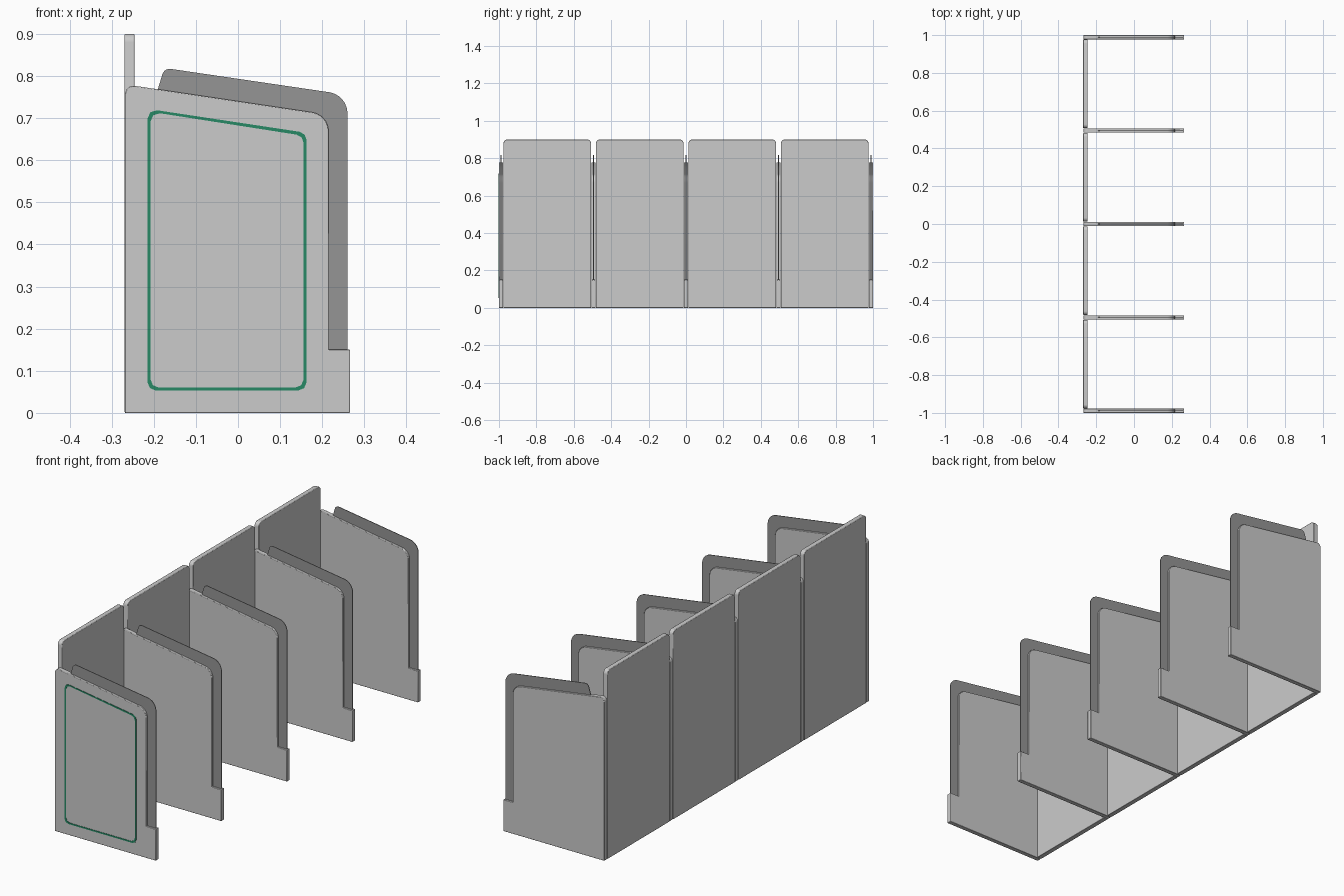
import bpy, bmesh, math
from mathutils import Vector

if "Cube" in bpy.data.objects:
    bpy.data.objects.remove(bpy.data.objects["Cube"])

COUNT, PITCH, THICK = 5, 0.4945, 0.022


def rounded(points, steps=5):
    """Turn (u, v, radius) corners into an outline with rounded corners."""
    out = []
    n = len(points)
    for i, (u, v, r) in enumerate(points):
        p = Vector((u, v))
        if r == 0:
            out.append(p)
            continue
        a = (Vector(points[i - 1][:2]) - p).normalized()
        b = (Vector(points[(i + 1) % n][:2]) - p).normalized()
        half = a.angle(b) / 2
        d = r / math.tan(half)
        centre = p + (a + b).normalized() * (r / math.sin(half))
        s, e = p + a * d - centre, p + b * d - centre
        for k in range(steps + 1):
            out.append(centre + s.lerp(e, k / steps).normalized() * r)
    return out


def finish(name, bm, colour=None, bevel=0):
    bmesh.ops.recalc_face_normals(bm, faces=bm.faces)
    mesh = bpy.data.meshes.new(name)
    bm.to_mesh(mesh)
    bm.free()
    ob = bpy.data.objects.new(name, mesh)
    bpy.context.collection.objects.link(ob)
    if colour:
        mat = bpy.data.materials.new(name + "_colour")
        mat.diffuse_color = colour
        mat.use_nodes = True
        mat.node_tree.nodes["Principled BSDF"].inputs["Base Color"].default_value = mat.diffuse_color
        mesh.materials.append(mat)
    if bevel:
        mod = ob.modifiers.new("soft_edges", 'BEVEL')
        mod.width, mod.segments, mod.limit_method = bevel, 2, 'ANGLE'
    bpy.context.view_layer.objects.active = ob
    ob.select_set(True)
    bpy.ops.object.shade_smooth_by_angle(angle=math.radians(35))
    ob.select_set(False)
    return ob


def plate(name, outline, to3d, depth, **kw):
    """Extrude a flat outline along the vector depth."""
    bm = bmesh.new()
    face = bm.faces.new([bm.verts.new(to3d(p)) for p in outline])
    new = bmesh.ops.extrude_face_region(bm, geom=[face])['geom']
    bmesh.ops.translate(bm, vec=depth, verts=[g for g in new if isinstance(g, bmesh.types.BMVert)])
    return finish(name, bm, **kw)


def ring(name, outer, inner, y0, y1, **kw):
    """Closed frame between two matching outlines."""
    bm = bmesh.new()
    loops = [[bm.verts.new((p.x, y, p.y)) for p in o]
             for o, y in ((outer, y0), (inner, y0), (inner, y1), (outer, y1))]
    n = len(outer)
    for j in range(4):
        a, b = loops[j], loops[(j + 1) % 4]
        for i in range(n):
            k = (i + 1) % n
            bm.faces.new((a[i], a[k], b[k], b[i]))
    return finish(name, bm, **kw)


# profiles in x, z
divider = rounded([(-0.268, 0, 0), (0.266, 0, 0), (0.266, 0.15, 0), (0.215, 0.15, 0),
                   (0.215, 0.708, 0.045), (-0.268, 0.78, 0.02)])
insert = rounded([(0.21, 0.148, 0), (0.26, 0.148, 0), (0.26, 0.755, 0.05),
                  (-0.175, 0.819, 0.018), (-0.192, 0.763, 0), (0.20, 0.704, 0)])

for i in range(COUNT):
    y = (i - (COUNT - 1) / 2) * PITCH
    # partition wall with stepped foot
    plate(f"divider_{i + 1}", divider, lambda p: (p.x, y - THICK / 2, p.y),
          (0, THICK, 0), bevel=0.002)
    # thin dark sheet showing past the top and front edge
    plate(f"edge_sheet_{i + 1}", insert, lambda p: (p.x, y - 0.0015, p.y),
          (0, 0.003, 0), colour=(0.3, 0.3, 0.3, 1))

# back panels, one per bay
for i in range(COUNT - 1):
    y = (i - (COUNT - 2) / 2) * PITCH
    w = PITCH / 2 - THICK / 2 - 0.002
    back = rounded([(y - w, 0, 0), (y + w, 0, 0), (y + w, 0.9, 0.02), (y - w, 0.9, 0.02)])
    plate(f"back_panel_{i + 1}", back, lambda p: (-0.269, p.x, p.y),
          (0.023, 0, 0), bevel=0.002)

# green outline on the front end wall
def frame(o):
    r = 0.02
    return rounded([(-0.215 + o, 0.053 + o, r), (0.163 - o, 0.053 + o, r),
                    (0.163 - o, 0.665 - o, r), (-0.215 + o, 0.722 - o, r)], 2)

front = -2 * PITCH - THICK / 2
ring("green_outline", frame(0), frame(0.007), front - 0.0015, front + 0.003,
     colour=(0.02, 0.25, 0.13, 1))
